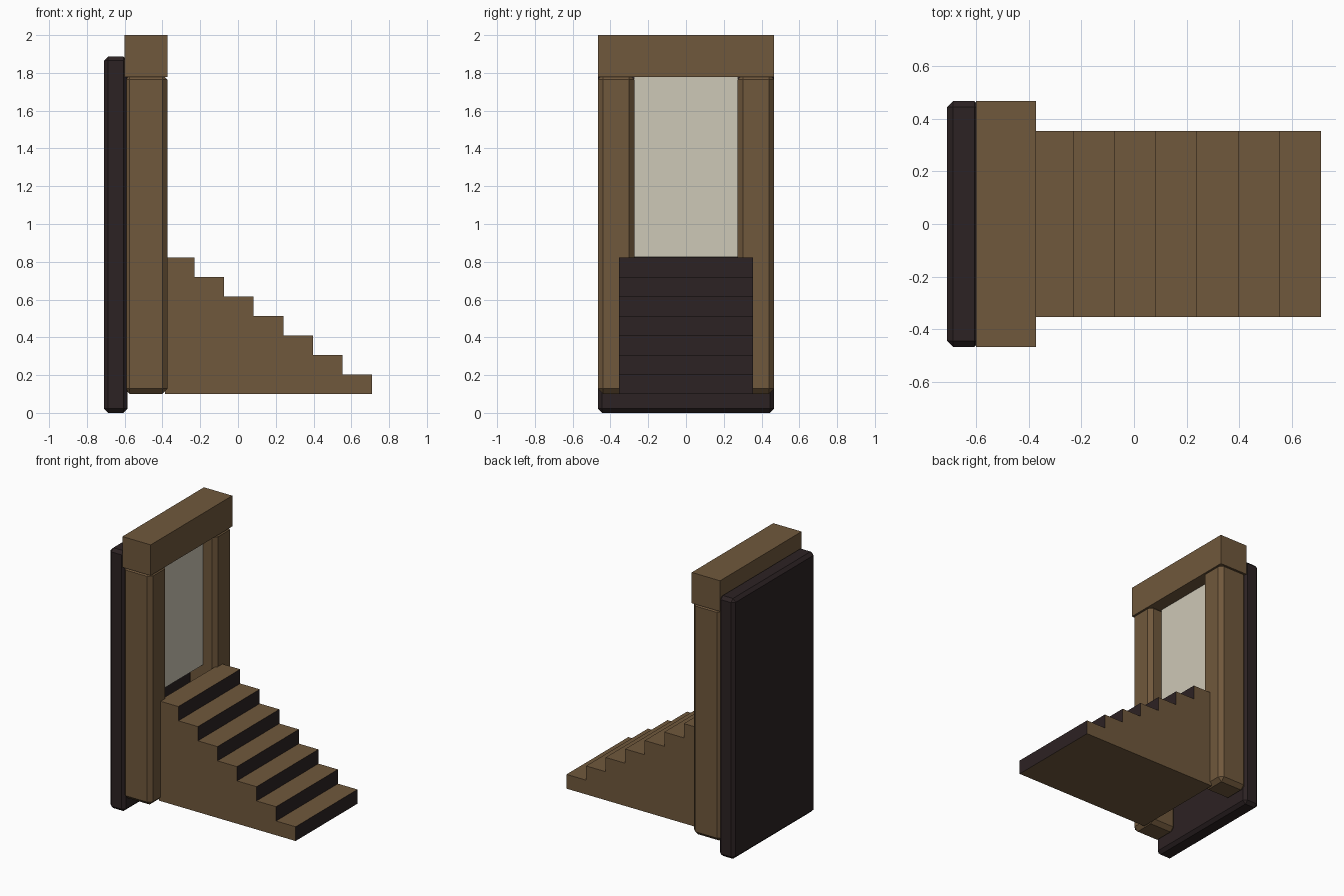
import bpy, bmesh

if "Cube" in bpy.data.objects:
    bpy.data.objects.remove(bpy.data.objects["Cube"])

def material(name, rgb):
    m = bpy.data.materials.new(name)
    lin = [c / 255 / 12.92 if c / 255 <= 0.04045 else ((c / 255 + 0.055) / 1.055) ** 2.4 for c in rgb]
    m.diffuse_color = (*lin, 1)
    m.use_nodes = True
    m.node_tree.nodes["Principled BSDF"].inputs["Base Color"].default_value = m.diffuse_color
    return m

brown = material("brown wood", (112, 88, 60))
dark = material("dark wood", (44, 34, 35))
cream = material("cream panel", (206, 200, 183))

def add_object(name, bm, *mats):
    bmesh.ops.recalc_face_normals(bm, faces=bm.faces)
    me = bpy.data.meshes.new(name)
    bm.to_mesh(me)
    bm.free()
    for m in mats:
        me.materials.append(m)
    ob = bpy.data.objects.new(name, me)
    bpy.context.collection.objects.link(ob)
    return ob

def box(name, lo, hi, mat, chamfer=0):
    bm = bmesh.new()
    bmesh.ops.create_cube(bm, size=1)
    for v in bm.verts:
        v.co = [(a + b) / 2 + c * (b - a) for a, b, c in zip(lo, hi, v.co)]
    if chamfer:
        bmesh.ops.bevel(bm, geom=bm.edges[:], offset=chamfer, segments=1, affect='EDGES')
    return add_object(name, bm, mat)

# Frame: back slab, two posts, lintel and pale panel between the posts
box("back_slab", (-0.71, -0.467, 0), (-0.585, 0.467, 1.887), dark, 0.022)
for side, lo, hi in (("front", -0.467, -0.273), ("back", 0.273, 0.467)):
    box(side + "_post", (-0.602, lo, 0.1), (-0.373, hi, 1.792), brown, 0.028)
box("lintel", (-0.6, -0.467, 1.777), (-0.373, 0.467, 2.0), brown)
box("door_panel", (-0.478, -0.274, 0.824), (-0.47, 0.274, 1.778), cream)

# Stairs: stepped profile extruded across, with dark risers
steps, run, rise, end, base, half = 7, 0.1567, 0.1033, 0.71, 0.1, 0.354
profile = [(end - steps * run, base), (end, base)]
for i in range(steps):
    z = base + (i + 1) * rise
    profile += [(end - i * run, z), (end - (i + 1) * run, z)]
bm = bmesh.new()
face = bm.faces.new([bm.verts.new((x, -half, z)) for x, z in profile])
ext = bmesh.ops.extrude_face_region(bm, geom=[face])
for v in ext["geom"]:
    if isinstance(v, bmesh.types.BMVert):
        v.co.y = half
bmesh.ops.recalc_face_normals(bm, faces=bm.faces)
for f in bm.faces:
    f.material_index = 1 if f.normal.x > 0.5 else 0
add_object("stairs", bm, brown, dark)
